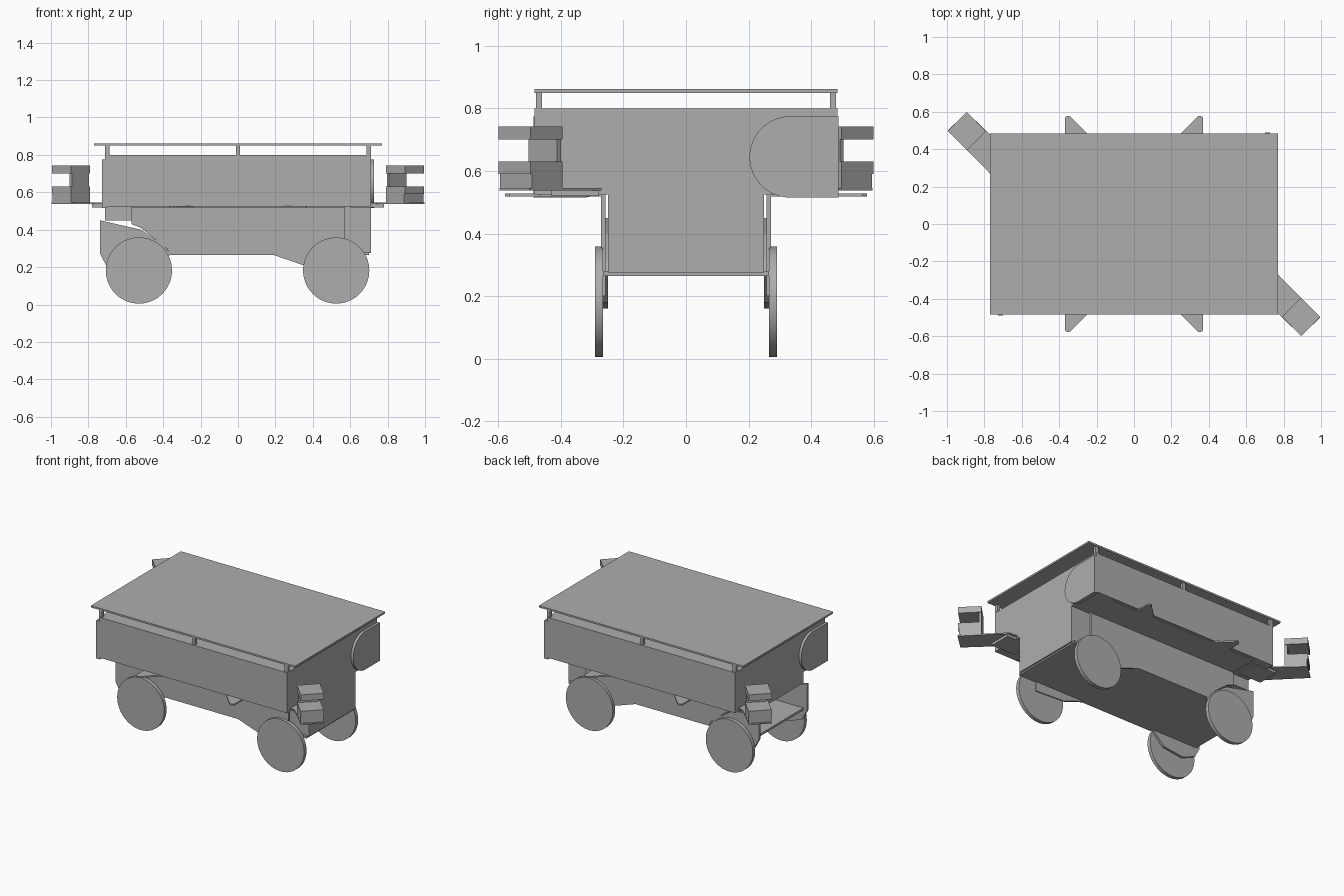
import bpy, bmesh, math
from mathutils import Matrix

cube = bpy.data.objects.get("Cube")
if cube:
    bpy.data.objects.remove(cube)

grey = bpy.data.materials.new("plain_grey")
grey.use_nodes = True
colour = (0.42, 0.42, 0.42, 1)
grey.diffuse_color = colour
grey.node_tree.nodes["Principled BSDF"].inputs["Base Color"].default_value = colour


def finish(name, bm, matrix=Matrix()):
    bmesh.ops.transform(bm, matrix=matrix, verts=bm.verts)
    bmesh.ops.recalc_face_normals(bm, faces=bm.faces)
    mesh = bpy.data.meshes.new(name)
    bm.to_mesh(mesh)
    bm.free()
    mesh.materials.append(grey)
    obj = bpy.data.objects.new(name, mesh)
    bpy.context.collection.objects.link(obj)
    return obj


def box(name, x, y, z, matrix=Matrix()):
    """Box from (low, high) ranges on each axis."""
    bm = bmesh.new()
    bmesh.ops.create_cube(bm, size=1)
    for v in bm.verts:
        for i, (low, high) in enumerate((x, y, z)):
            v.co[i] = low if v.co[i] < 0 else high
    return finish(name, bm, matrix)


def sheet(name, outline, axis, low, high, matrix=Matrix()):
    """Outline in the plane across an axis, extruded from low to high."""
    bm = bmesh.new()

    def place(a, b):
        co = [a, b]
        co.insert(axis, low)
        return co

    face = bm.faces.new([bm.verts.new(place(a, b)) for a, b in outline])
    moved = bmesh.ops.extrude_face_region(bm, geom=[face])["geom"]
    for v in moved:
        if isinstance(v, bmesh.types.BMVert):
            v.co[axis] = high
    return finish(name, bm, matrix)


def flip(sx, sy):
    return Matrix.Diagonal((sx, sy, 1, 1))


# Upper body and cover plate
box("upper_body", (-0.71, 0.71), (-0.485, 0.485), (0.525, 0.80))
box("top_plate", (-0.77, 0.77), (-0.485, 0.485), (0.85, 0.862))
for x in (-0.7, 0, 0.7):
    for y in (-0.47, 0.47):
        box("cover_post", (x - 0.012, x + 0.012), (y - 0.01, y + 0.01), (0.80, 0.85))

# Lower chassis with an open end
box("chassis", (-0.45, 0.71), (-0.25, 0.25), (0.275, 0.53))
box("chassis_upper_tail", (-0.71, -0.45), (-0.25, 0.25), (0.45, 0.53))
box("chassis_floor", (-0.71, 0.70), (-0.265, 0.265), (0.265, 0.28))

# Rounded end plates on opposite corners
end_plate = [(0.488, 0.515), (0.488, 0.775)]
for i in range(25):
    a = math.pi / 2 + math.pi * i / 24
    end_plate.append((0.333 + 0.13 * math.cos(a), 0.645 + 0.13 * math.sin(a)))

side_panel = [(-0.57, 0.53), (0.57, 0.53), (0.57, 0.2), (0.35, 0.21), (0.19, 0.265),
              (-0.36, 0.265), (-0.38, 0.30), (-0.52, 0.41), (-0.57, 0.43)]
rear_arm = [(-0.737, 0.27), (-0.737, 0.45), (-0.52, 0.40), (-0.40, 0.32),
            (-0.36, 0.27), (-0.45, 0.18), (-0.6, 0.16), (-0.70, 0.2)]
side_tab = [(0.22, 0.45), (0.25, 0.485), (0.33, 0.565), (0.345, 0.578),
            (0.36, 0.578), (0.37, 0.565), (0.37, 0.45)]

for s in (-1, 1):
    side = flip(1, s)
    sheet("side_panel", side_panel, 1, 0.258, 0.272, side)
    sheet("rear_arm", rear_arm, 1, 0.25, 0.266, side)
    box("side_flange", (-0.57, 0.57), (0.26, 0.47), (0.518, 0.527), side)
    for sx in (-1, 1):
        sheet("side_tab", side_tab, 2, 0.518, 0.528, flip(sx, s))

    # Wheels
    for x in (-0.53, 0.525):
        bm = bmesh.new()
        bmesh.ops.create_cone(bm, cap_ends=True, segments=64, radius1=0.177,
                              radius2=0.177, depth=0.026)
        wheel = finish("wheel", bm, Matrix.Translation((x, s * 0.278, 0.182))
                       @ Matrix.Rotation(math.pi / 2, 4, "X"))
        bpy.ops.object.select_all(action="DESELECT")
        wheel.select_set(True)
        bpy.context.view_layer.objects.active = wheel
        bpy.ops.object.shade_smooth_by_angle(angle=math.radians(35))

# Corner sensors and end plates, repeated by a half turn
bracket = [(0.60, -0.27), (0.77, -0.27), (0.997, -0.5), (0.893, -0.597),
           (0.74, -0.45), (0.60, -0.45)]
for s in (-1, 1):
    turn = flip(s, s)
    sheet("end_plate", end_plate, 0, 0.70, 0.727, turn)
    sheet("sensor_bracket", bracket, 2, 0.537, 0.545, turn)
    box("bracket_foot", (0.6, 0.78), (-0.43, -0.28), (0.52, 0.538), turn)
    # Local x points out from the body corner
    local = turn @ Matrix.Translation((0.893, -0.497, 0)) @ Matrix.Rotation(-math.pi / 4, 4, "Z")
    h = 0.072
    box("sensor_cap", (-h, h), (-h, h), (0.70, 0.742), local)
    box("sensor_back", (-h, -0.055), (-h * 0.9, h * 0.9), (0.63, 0.70), local)
    box("sensor_body", (-h, h), (-h, h), (0.59, 0.63), local)
    box("sensor_base", (-h, h - 0.006), (-h, h), (0.545, 0.59), local)
